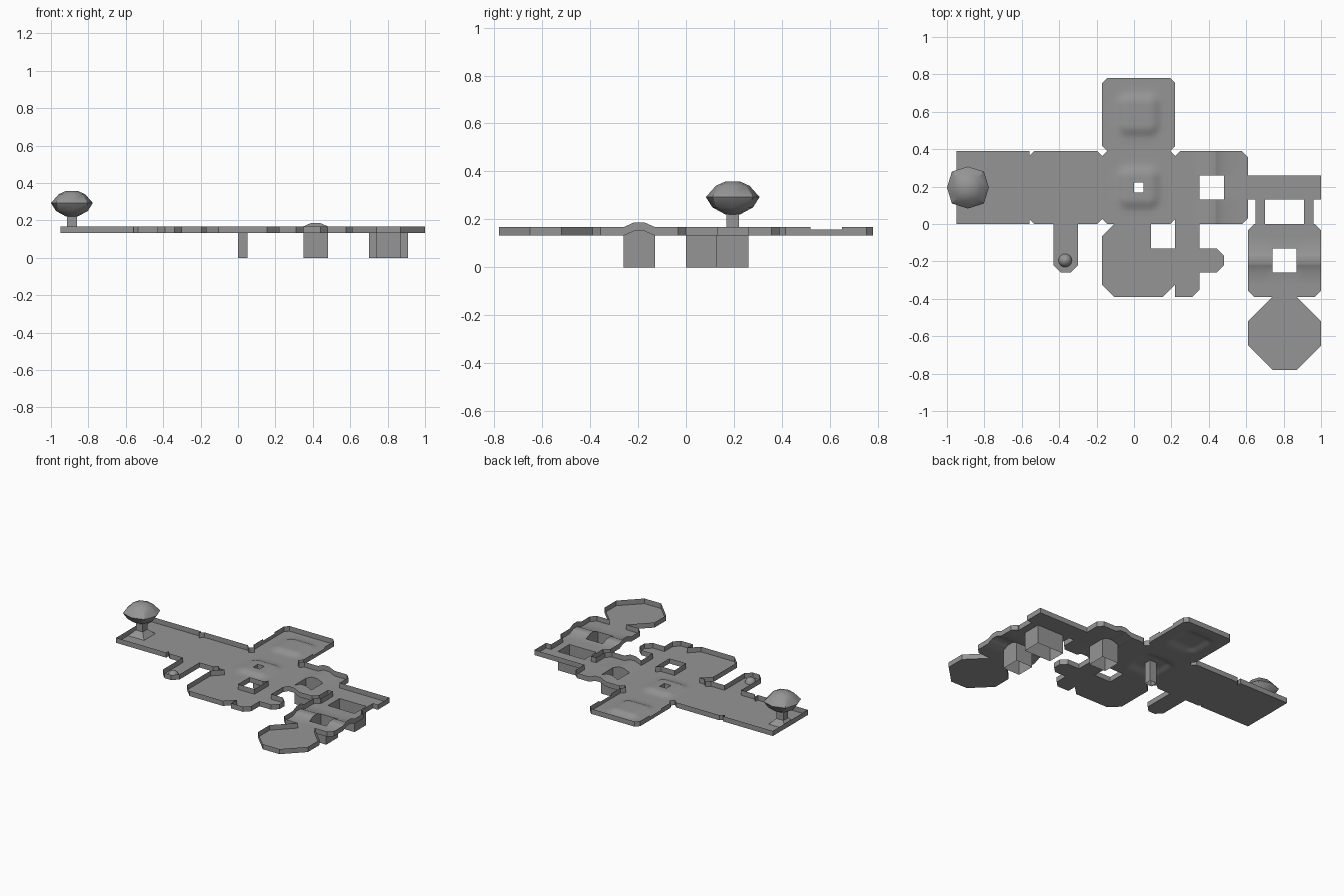
import bpy, bmesh, math
from mathutils import Vector

if "Cube" in bpy.data.objects:
    bpy.data.objects.remove(bpy.data.objects["Cube"])

TILE, ORIGIN_X = 0.13, -0.95
FLOOR, WALL, BUMP = 0.132, 0.036, 0.019

stone = bpy.data.materials.new("stone_grey")
stone.use_nodes = True
GREY = (0.3, 0.3, 0.3, 1)
stone.diffuse_color = GREY
stone.node_tree.nodes["Principled BSDF"].inputs["Base Color"].default_value = GREY


def finish(name, bm, smooth=None):
    bmesh.ops.remove_doubles(bm, verts=bm.verts, dist=0.0005)
    mesh = bpy.data.meshes.new(name)
    bm.to_mesh(mesh)
    bm.free()
    mesh.materials.append(stone)
    obj = bpy.data.objects.new(name, mesh)
    bpy.context.collection.objects.link(obj)
    if smooth:
        bpy.ops.object.select_all(action='DESELECT')
        obj.select_set(True)
        bpy.context.view_layer.objects.active = obj
        bpy.ops.object.shade_smooth_by_angle(angle=math.radians(smooth))
    return obj


def outline(x0, y0, x1, y1, bl=0, br=0, tr=0, tl=0):
    """Rectangle in tiles with chamfered corners."""
    pts = [(x0 + bl, y0), (x1 - br, y0), (x1, y0 + br), (x1, y1 - tr),
           (x1 - tr, y1), (x0 + tl, y1), (x0, y1 - tl), (x0, y0 + bl)]
    return list(dict.fromkeys(pts))


def ramp(t, run):
    """Rises over run before tile 0..1 ends, flat in the middle."""
    return max(0, min(1, t / run, (1 - t) / run))


def lift(x, y):
    """Floor height of the bridges and mounds."""
    if 9 <= x <= 12 and 0 <= y <= 3:
        return ramp(x - 10, 1 / 3)
    if x >= 12 and -3 <= y <= 0:
        return ramp(y + 2, 1 / 3)
    if 6 <= x <= 9 and 0 <= y <= 6:
        h = ramp((x - 6.5) / 2, 0.25) * ramp((y % 3 - 0.5) / 2, 0.25)
        return h * h * (3 - 2 * h)
    return 0


def place(x, y, z):
    return Vector((ORIGIN_X + x * TILE, y * TILE, z))


rooms = [
    outline(0, 0, 3, 3),                                  # end room
    outline(3, 0, 6, 3, .2, .2, .2, .2),                  # hall
    outline(4, -2, 5, 0, .3, .3),                         # alcove
    outline(6, 0, 9, 3, .2, .2, .2, .2),                  # central room
    outline(6, 3, 9, 6, .2, .2, .2, .2),                  # back room
    outline(9, 0, 12, 3, 0, .25, .25, .2),                # bridge room
    outline(6, -3, 8, 0, bl=.5, tl=.5),                   # front room
    outline(8, -3, 9, -1, br=.5),
    outline(9, -3, 10, 0, br=.3),                         # front passage
    outline(10, -2, 11, -1, 0, .3, .3, 0),
    outline(12, 1, 15, 2),                                # side passage
    outline(12.3, 0, 12.7, 1), outline(14.3, 0, 14.7, 1),
    outline(12, -3, 15, 0, .25, .25, .25, .25),           # second bridge room
    outline(12, -6, 15, -3, 1, 1, 1, 1),                  # octagon room
]
pits = [(7.3, 1.3, 7.7, 1.7), (10, 1, 11, 2), (13, -2, 14, -1), (12.7, 0, 14.3, 1)]

# Floor: shared cuts make every neighbouring room weld cleanly
bm = bmesh.new()
for pts in rooms:
    bm.faces.new([bm.verts.new((x, y, 0)) for x, y in pts])
corners = [p for pts in rooms for p in pts]
corners += [p for a, b, c, d in pits for p in ((a, b), (c, d))]
extra = [(10 + 1 / 3, -2 + 1 / 3), (10 + 2 / 3, -2 + 2 / 3)]
extra += [(6.5 + k / 8, base + .5 + k / 8) for k in range(17) for base in (0, 3)]
for axis in (0, 1):
    normal = (1 - axis, axis, 0)
    for value in sorted({round(p[axis], 4) for p in corners + extra}):
        bmesh.ops.bisect_plane(bm, geom=bm.verts[:] + bm.edges[:] + bm.faces[:], dist=1e-5,
                               plane_co=[c * value for c in normal], plane_no=normal)


def in_pit(p, pad=0.0):
    return any(a - pad < p.x < c + pad and b - pad < p.y < d + pad for a, b, c, d in pits)


holes = [f for f in bm.faces if in_pit(f.calc_center_median())]
bmesh.ops.delete(bm, geom=holes, context='FACES')
bmesh.ops.remove_doubles(bm, verts=bm.verts, dist=0.002)
for f in bm.faces:
    if f.normal.z < 0:
        f.normal_flip()

# Walls and pit shafts rise or drop from the open edges of the floor
walls, shafts = bmesh.new(), bmesh.new()
for edge in bm.edges:
    if not edge.is_boundary:
        continue
    a, b = (v.co.copy() for v in edge.verts)
    mid = (a + b) / 2
    shaft = in_pit(mid, 0.004)
    target = shafts if shaft else walls
    notch = 0.011 if 6 <= mid.x <= 9 and 4 < mid.y < 5 else 0
    low, high = [], []
    for p in (a, b):
        z = FLOOR + BUMP * lift(p.x, p.y)
        low.append(place(p.x, p.y, 0 if shaft else z))
        high.append(place(p.x, p.y, z if shaft else z + WALL - notch))
    target.faces.new([target.verts.new(c) for c in (low[0], low[1], high[1], high[0])])
for v in bm.verts:
    v.co = place(v.co.x, v.co.y, FLOOR + BUMP * lift(v.co.x, v.co.y))
finish("floor", bm, 40)
for name, part in (("walls", walls), ("pit_shafts", shafts)):
    bmesh.ops.remove_doubles(part, verts=part.verts, dist=0.0005)
    bmesh.ops.recalc_face_normals(part, faces=part.faces)
    finish(name, part)


def stack(name, x, y, sides, rings, turn=0.0, square=1.0, smooth=None):
    """Stacked rings of (radius, z); square pushes the diagonal corners out."""
    bm = bmesh.new()
    loops = []
    for r, z in rings:
        loop = []
        for i in range(sides):
            ang = turn + math.tau * i / sides
            rad = r * (square if i % 2 else 1)
            loop.append(bm.verts.new((x + rad * math.cos(ang), y + rad * math.sin(ang), z)))
        loops.append(loop)
    for lo, hi in zip(loops, loops[1:]):
        for i in range(sides):
            j = (i + 1) % sides
            bm.faces.new((lo[i], lo[j], hi[j], hi[i]))
    bm.faces.new(loops[-1])
    bm.faces.new(loops[0][::-1])
    return finish(name, bm, smooth)


# Pedestal with a rounded eight-sided head
px, py, diag = -0.888, 0.195, math.sqrt(2)
stack("pedestal_stem", px, py, 4,
      [(.063 * diag, FLOOR), (.027 * diag, .168), (.027 * diag, .225)], math.pi / 4)
stack("pedestal_head", px, py, 8,
      [(.03, .22), (.085, .25), (.112, .293), (.07, .34), (.03, .358)], 0, 1.08, 35)

# Small dome in the alcove
stack("alcove_dome", -0.368, -0.195, 16,
      [(.036, FLOOR), (.031, .15), (.018, .163), (.004, .168)], smooth=40)
